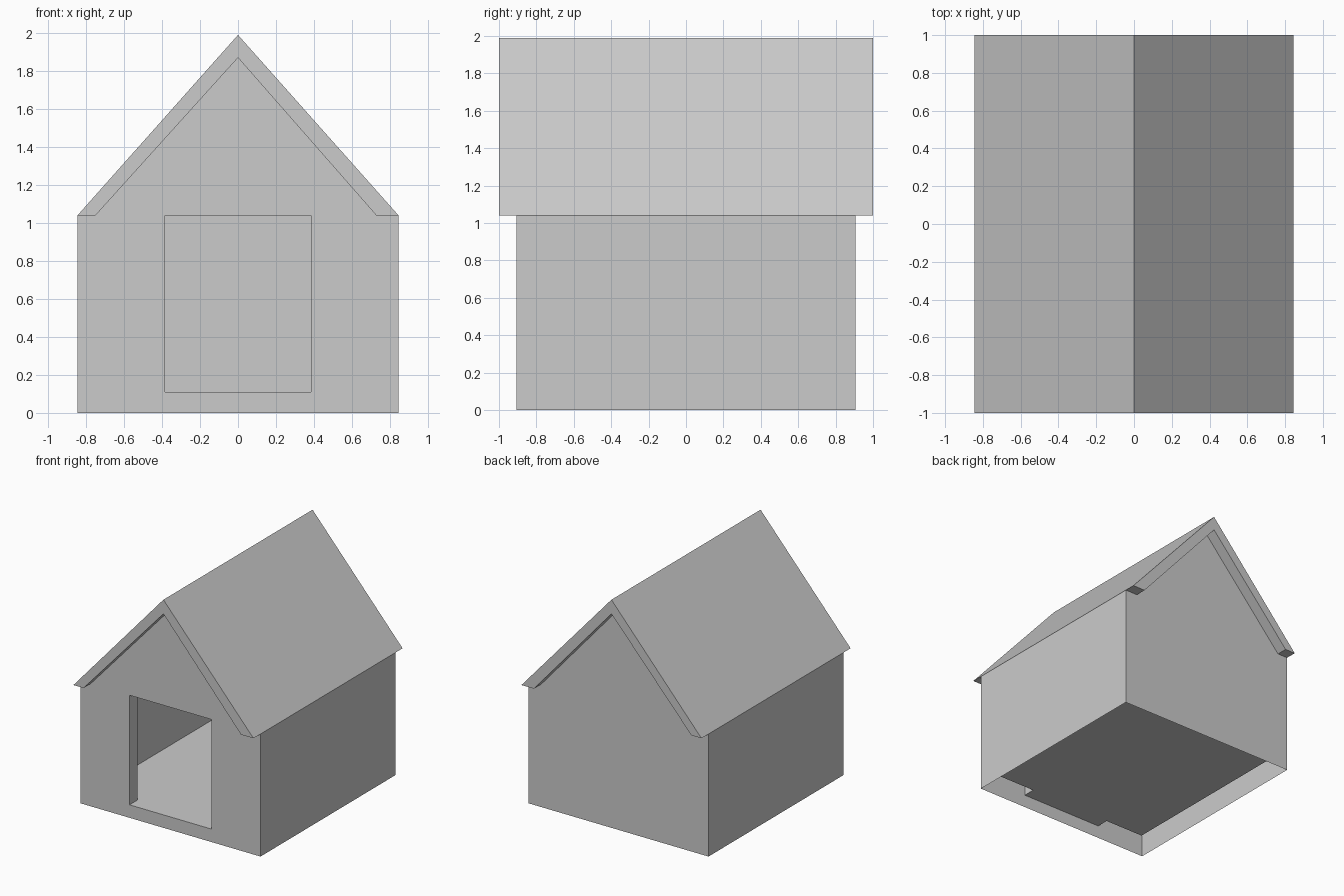
import bpy, bmesh
from mathutils import Vector

if "Cube" in bpy.data.objects:
    bpy.data.objects.remove(bpy.data.objects["Cube"])

HALF_W, EAVE, RIDGE = 0.845, 1.04, 1.99       # outer house profile
WALL_Y, ROOF_Y, ROOM_Y = 0.905, 1.0, 0.80     # wall, roof overhang and room half lengths
FLOOR, ROOM_TOP = 0.11, 1.87                  # room floor and inner ridge
DOOR = 0.385                                  # half door width
SIDES = ((1, 0.728), (-1, 0.75))              # side sign, inner half width


def face(bm, pts, facing):
    f = bm.faces.new([bm.verts.new(p) for p in pts])
    f.normal_update()
    if f.normal.dot(Vector(facing)) < 0:
        f.normal_flip()


def panel(bm, profile, y, facing, s):
    """Flat face in the xz plane, mirrored by s."""
    face(bm, [(s * x, y, z) for x, z in profile], (0, facing, 0))


def strip(bm, a, b, y0, y1, facing, s):
    """Profile edge a-b swept along y, mirrored by s."""
    pts = [(a[0], y0, a[1]), (b[0], y0, b[1]), (b[0], y1, b[1]), (a[0], y1, a[1])]
    face(bm, [(s * x, y, z) for x, y, z in pts], (s * facing[0], 0, facing[1]))


def finish(bm, name):
    bmesh.ops.remove_doubles(bm, verts=bm.verts, dist=0.0005)
    mesh = bpy.data.meshes.new(name)
    bm.to_mesh(mesh)
    bm.free()
    bpy.context.collection.objects.link(bpy.data.objects.new(name, mesh))


def door_half(outline):
    """Half gable outline with the doorway cut from its centre side."""
    return outline + [(0, EAVE), (DOOR, EAVE), (DOOR, FLOOR), (0, FLOOR)]


walls, roof, room = bmesh.new(), bmesh.new(), bmesh.new()

for s, inner in SIDES:
    # outer walls, open underneath, with doorway in the front
    gable = [(0, 0), (HALF_W, 0), (HALF_W, EAVE), (inner, EAVE), (0, ROOM_TOP)]
    strip(walls, (HALF_W, 0), (HALF_W, EAVE), -WALL_Y, WALL_Y, (1, 0), s)
    panel(walls, gable, WALL_Y, 1, s)
    panel(walls, door_half(gable), -WALL_Y, -1, s)

    # door jamb and lintel
    strip(walls, (DOOR, FLOOR), (DOOR, EAVE), -WALL_Y, -ROOM_Y, (-1, 0), s)
    strip(walls, (0, EAVE), (DOOR, EAVE), -WALL_Y, -ROOM_Y, (0, -1), s)

    # roof slope with overhangs at both ends
    strip(roof, (0, RIDGE), (HALF_W, EAVE), -ROOF_Y, ROOF_Y, (1, 1), s)
    for e in (-1, 1):
        panel(roof, [(0, RIDGE), (HALF_W, EAVE), (inner, EAVE), (0, ROOM_TOP)],
              e * ROOF_Y, e, s)
        strip(roof, (HALF_W, EAVE), (inner, EAVE), e * WALL_Y, e * ROOF_Y, (0, -1), s)
        strip(roof, (inner, EAVE), (0, ROOM_TOP), e * WALL_Y, e * ROOF_Y, (-1, -1), s)

    # room: floor, side wall, sloped ceiling, end walls and door threshold
    strip(room, (0, FLOOR), (inner, FLOOR), -ROOM_Y, ROOM_Y, (0, 1), s)
    strip(room, (0, FLOOR), (DOOR, FLOOR), -WALL_Y, -ROOM_Y, (0, 1), s)
    strip(room, (inner, FLOOR), (inner, EAVE), -ROOM_Y, ROOM_Y, (-1, 0), s)
    strip(room, (inner, EAVE), (0, ROOM_TOP), -ROOM_Y, ROOM_Y, (-1, -1), s)
    panel(room, [(0, FLOOR), (inner, FLOOR), (inner, EAVE), (0, ROOM_TOP)], ROOM_Y, -1, s)
    panel(room, [(DOOR, FLOOR), (inner, FLOOR), (inner, EAVE), (0, ROOM_TOP),
                 (0, EAVE), (DOOR, EAVE)], -ROOM_Y, 1, s)

finish(walls, "outer_walls")
finish(roof, "roof")
finish(room, "inner_room")
